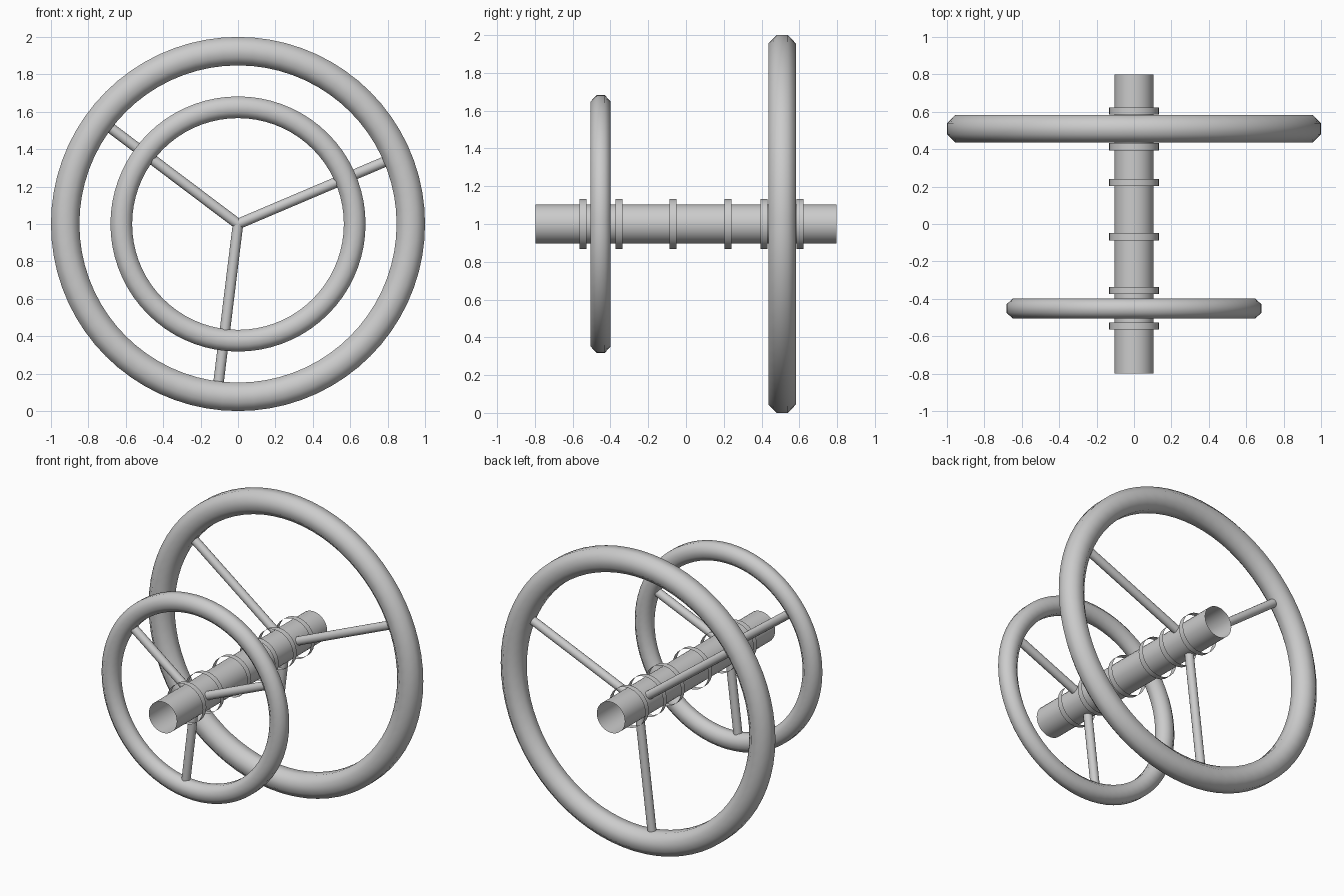
import bpy, bmesh, math
from mathutils import Matrix, Vector

if "Cube" in bpy.data.objects:
    bpy.data.objects.remove(bpy.data.objects["Cube"])

grey = bpy.data.materials.new("light_grey")
grey.diffuse_color = (0.6, 0.6, 0.6, 1)
grey.use_nodes = True
grey.node_tree.nodes["Principled BSDF"].inputs["Base Color"].default_value = grey.diffuse_color
CZ = 1.0  # axle height


def make(name, bm, angle=60):
    bmesh.ops.recalc_face_normals(bm, faces=bm.faces)
    me = bpy.data.meshes.new(name)
    bm.to_mesh(me)
    bm.free()
    me.materials.append(grey)
    ob = bpy.data.objects.new(name, me)
    bpy.context.collection.objects.link(ob)
    bpy.ops.object.select_all(action='DESELECT')
    ob.select_set(True)
    bpy.context.view_layer.objects.active = ob
    bpy.ops.object.shade_smooth_by_angle(angle=math.radians(angle))


def sleeve(name, radius, y0, y1, segs=32):
    """Open, single-walled tube around the axle."""
    bm = bmesh.new()
    m = Matrix.Translation((0, (y0 + y1) / 2, CZ)) @ Matrix.Rotation(math.pi / 2, 4, 'X')
    bmesh.ops.create_cone(bm, cap_ends=False, segments=segs, radius1=radius,
                          radius2=radius, depth=y1 - y0, matrix=m)
    make(name, bm)


def rim(name, outer, radial, axial, y, segs=72, sides=8):
    """Ring with an eight-sided section, flat on the outside."""
    bm = bmesh.new()
    k = 1 / math.cos(math.pi / sides)
    loops = []
    for i in range(segs):
        a = 2 * math.pi * i / segs
        loop = []
        for j in range(sides):
            b = 2 * math.pi * (j + 0.5) / sides
            r = outer - radial + radial * k * math.cos(b)
            loop.append(bm.verts.new((r * math.cos(a), y + axial * k * math.sin(b),
                                      CZ + r * math.sin(a))))
        loops.append(loop)
    for i in range(segs):
        p, q = loops[i], loops[(i + 1) % segs]
        for j in range(sides):
            n = (j + 1) % sides
            bm.faces.new((p[j], p[n], q[n], q[j]))
    make(name, bm)


def spoke(name, angle, length, y, radius=0.028):
    a = math.radians(angle)
    d = Vector((math.cos(a), 0, math.sin(a)))
    bm = bmesh.new()
    m = (Matrix.Translation(Vector((0, y, CZ)) + d * length / 2)
         @ d.to_track_quat('Z', 'Y').to_matrix().to_4x4())
    bmesh.ops.create_cone(bm, cap_ends=True, segments=16, radius1=radius,
                          radius2=radius, depth=length, matrix=m)
    make(name, bm)


# Hollow axle and its thin collars
sleeve("axle", 0.104, -0.798, 0.798)
for i, y in enumerate((-0.545, -0.355, -0.068, 0.222, 0.413, 0.604)):
    sleeve(f"collar_{i + 1}", 0.133, y - 0.019, y + 0.019)

# Two wheels, three spokes each
for name, outer, radial, axial, y in (("large", 1.0, 0.076, 0.073, 0.509),
                                      ("small", 0.682, 0.058, 0.0535, -0.452)):
    rim(f"{name}_rim", outer, radial, axial, y)
    for i in range(3):
        spoke(f"{name}_spoke_{i + 1}", 23 + 120 * i, outer - 2 * radial + 0.005, y)
